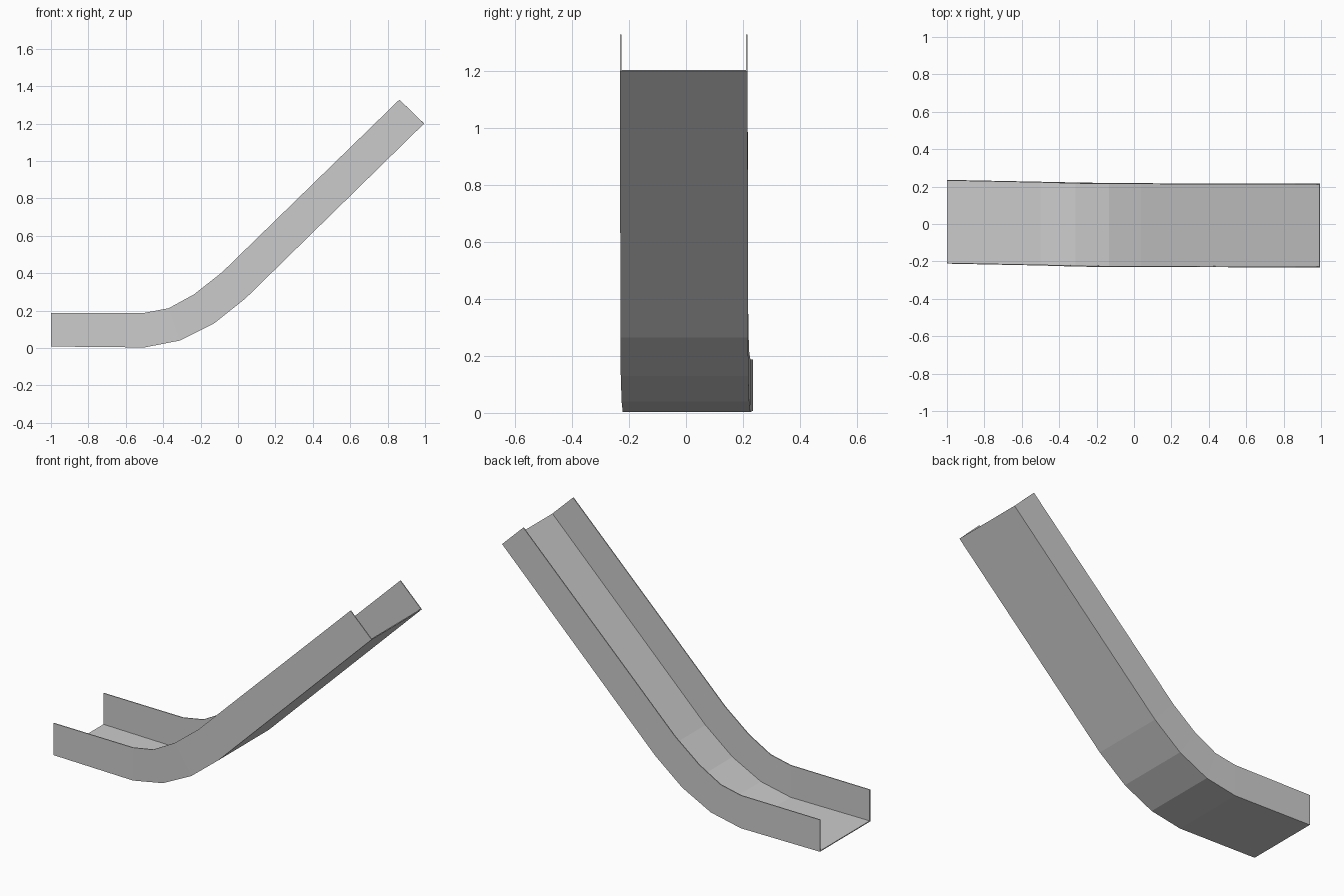
import bpy, bmesh

if "Cube" in bpy.data.objects:
    bpy.data.objects.remove(bpy.data.objects["Cube"])

# Stations along the chute: floor x, floor z, rim x, rim z, sideways drift
stations = [
    (-1.00, 0.008, -1.00, 0.188, 0.012),
    (-0.50, 0.003, -0.50, 0.188, 0.002),
    (-0.31, 0.040, -0.37, 0.213, -0.002),
    (-0.13, 0.130, -0.235, 0.287, -0.005),
    (0.04, 0.265, -0.085, 0.405, -0.006),
    (0.995, 1.200, 0.863, 1.328, -0.008),
]
half_width = 0.224

# U-shaped chute: side wall, floor, side wall
bm = bmesh.new()
rows = []
for fx, fz, rx, rz, dy in stations:
    rows.append([bm.verts.new(p) for p in (
        (rx, dy - half_width, rz), (fx, dy - half_width, fz),
        (fx, dy + half_width, fz), (rx, dy + half_width, rz))])
for a, b in zip(rows, rows[1:]):
    for j in range(3):
        bm.faces.new((a[j], a[j + 1], b[j + 1], b[j]))
mesh = bpy.data.meshes.new("slide_chute")
bm.to_mesh(mesh)
bm.free()
chute = bpy.data.objects.new("slide_chute", mesh)
bpy.context.collection.objects.link(chute)

# Thin sheet thickness, grown inwards
sheet = chute.modifiers.new("sheet_thickness", "SOLIDIFY")
sheet.thickness = 0.005
sheet.offset = -1
sheet.use_even_offset = True
